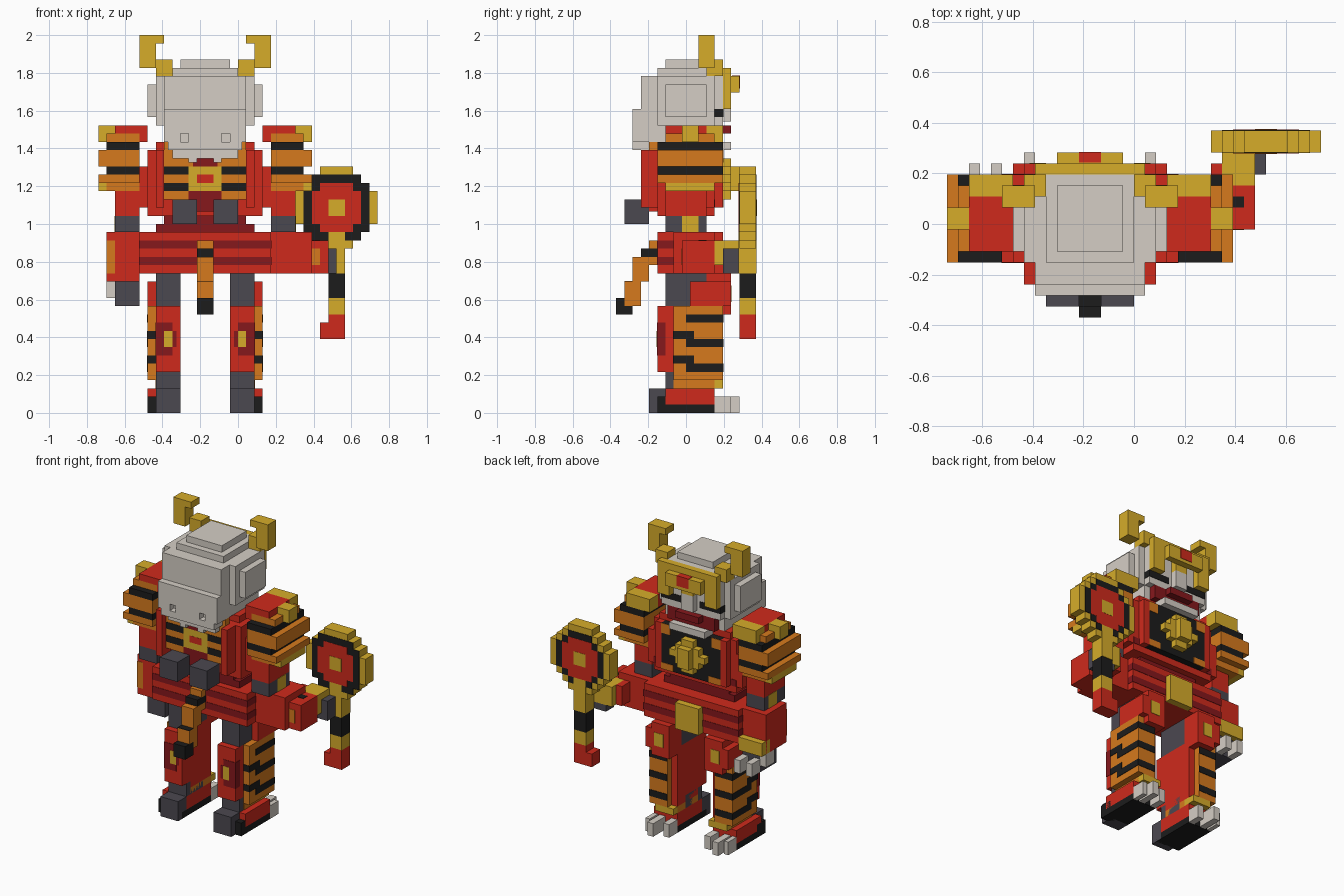
import bpy
import bmesh
from mathutils import Vector

cube = bpy.data.objects.get("Cube")
if cube:
    bpy.data.objects.remove(cube, do_unlink=True)

UNIT = 1 / 23                       # edge of one voxel
ORIGIN = Vector((-4, -8.5, 0))      # body centre line, nearest edge, floor
SKIN = 0.06                         # thickness of painted plates, in voxels


def material(name, *srgb):
    mat = bpy.data.materials.new(name)
    mat.use_nodes = True
    linear = [((c / 255 + 0.055) / 1.055) ** 2.4 for c in srgb] + [1.0]
    mat.diffuse_color = linear
    mat.node_tree.nodes["Principled BSDF"].inputs["Base Color"].default_value = linear
    return mat


RED = material("red", 207, 42, 28)
MAROON = material("dark red", 134, 24, 28)
GOLD = material("gold", 214, 172, 42)
ORANGE = material("orange", 214, 122, 29)
BONE = material("pale grey", 213, 206, 197)
STEEL = material("dark grey", 75, 72, 80)
BLACK = material("black", 28, 28, 28)


def box(name, mat, x0, x1, y0, y1, z0, z1):
    """One block measured in voxels from the body centre line."""
    low, high = Vector((x0, y0, z0)), Vector((x1, y1, z1))
    bm = bmesh.new()
    bmesh.ops.create_cube(bm, size=1)
    for v in bm.verts:
        local = Vector([a + (b - a) * (c + 0.5) for a, b, c in zip(low, high, v.co)])
        v.co = (local + ORIGIN) * UNIT
    mesh = bpy.data.meshes.new(name)
    bm.to_mesh(mesh)
    bm.free()
    mesh.materials.append(mat)
    obj = bpy.data.objects.new(name, mesh)
    bpy.context.collection.objects.link(obj)


def pair(name, mat, x0, x1, *rest):
    box("left_" + name, mat, x0, x1, *rest)
    box("right_" + name, mat, -x1, -x0, *rest)


def centred(name, mat, half, *rest):
    box(name, mat, -half, half, *rest)


# Head and stepped hair
centred("head", BONE, 5, 3, 12, 33, 41)
centred("hair_step", BONE, 4, 5, 13, 41, 42)
centred("hair_cap", BONE, 3, 6, 12, 42, 43)
pair("hair_side", BONE, 5, 6, 5, 12, 35, 41)
pair("hair_side_outer", BONE, 6, 7, 6, 11, 36, 40)
centred("hair_fall_top", BONE, 5, 2, 3, 34, 37)
centred("hair_fall_middle", BONE, 2, 2, 3, 33, 34)
pair("hair_fall_edge", BONE, 3, 5, 2, 3, 33, 34)
centred("hair_fall_bottom", BONE, 4.5, 2, 5, 32, 33)
centred("hair_fall_hem", BONE, 4, 3, 5, 31, 32)
pair("hair_tip", BONE, 1, 2, 3, 5, 30.5, 31)

# Face and horned crown
centred("face", BONE, 5, 12, 13, 35, 41)
centred("mouth", MAROON, 4, 12, 13, 33, 35)
centred("lip", MAROON, 2, 13, 14, 34, 35)
pair("eye", BLACK, 1.5, 5 + SKIN, 12, 13 + SKIN, 36, 37)
pair("temple", GOLD, 4, 5, 13, 14, 37, 41)
pair("brow_point", GOLD, 3, 4, 13, 14, 37, 40)
centred("nose", BONE, 1, 13, 14, 35.5, 38)
centred("nose_guard", GOLD, 1, 13, 14, 38, 40)
centred("crown_brow", GOLD, 5, 13, 14, 40, 42)
centred("crown_front", GOLD, 3, 14, 15, 39, 41)
centred("crown_gem", RED, 1, 14.1, 15 + SKIN, 39.5, 41 + SKIN)
pair("horn_base", GOLD, 4, 6, 11, 13, 41, 43)
pair("horn_stem", GOLD, 6, 8, 10, 12, 42, 46)
pair("horn_tip", GOLD, 5, 6, 10, 12, 45, 46)

# Torso with fins and layered decoration
centred("torso", RED, 7, 5, 12, 24, 32)
centred("collar", RED, 6, 6, 12, 32, 33)
pair("torso_side", RED, 7, 8, 6, 12, 25, 30)
pair("fin", RED, 5, 6, 3, 5, 25, 32)
centred("panel", ORANGE, 5, 4, 5, 26, 33)
centred("panel_hem", RED, 4, 4, 5, 24.5, 26)
centred("panel_neck", MAROON, 1.5, 4 - SKIN, 4, 30, 31)
for height in (27, 29):
    pair("panel_stripe", BLACK, 2, 5, 4 - SKIN, 4, height, height + 1)
centred("panel_crest", GOLD, 2, 4 - SKIN, 4, 27, 30)
centred("panel_gem", RED, 1, 4 - 1.5 * SKIN, 4, 28, 29)
centred("panel_sash", MAROON, 2, 4 - SKIN, 4, 24.5, 27)
pair("thruster", STEEL, 1, 4, 1, 4, 23, 26)
centred("chest", BLACK, 5, 12, 13, 25, 32)
pair("chest_edge", RED, 5, 6, 12, 13, 25, 32)
pair("chest_corner", ORANGE, 3.5, 5, 13, 13 + SKIN, 30.5, 32)
pair("chest_foot", ORANGE, 3, 5, 13, 13 + SKIN, 25, 26)
centred("bib", BONE, 3, 12, 14, 32, 33)
centred("flower_wide", GOLD, 3, 13, 14, 28, 29)
centred("flower_middle", GOLD, 2, 13, 14, 27, 30)
centred("flower_tall", GOLD, 1, 13, 14, 26, 31)
centred("flower_heart", GOLD, 1, 14, 15, 27, 30)
pair("chest_rib", MAROON, 6, 7, 12, 12 + SKIN, 25, 26)

# Waist, belt and buckle
centred("waist", MAROON, 5, 6, 11, 23, 24)
centred("waist_low", MAROON, 6, 6, 11, 22, 23)
centred("belt", RED, 8, 5, 13, 17, 22)
for height in (18, 20):
    centred("belt_stripe", MAROON, 8 + SKIN, 5 - SKIN, 13 + SKIN, height, height + 1)
centred("buckle", GOLD, 2, 13, 14, 17, 21)

# Tail
centred("tail_root", ORANGE, 1, 4, 5, 20, 21)
centred("tail_band", BLACK, 1, 3, 5, 19, 20)
centred("tail_bend", ORANGE, 1, 3, 5, 18, 19)
centred("tail_middle", ORANGE, 1, 2, 4, 16, 19)
centred("tail_lower", ORANGE, 1, 1, 3, 13, 16)
centred("tail_patch", BLACK, 1, 1, 2, 16, 16 + SKIN)
centred("tail_tip", BLACK, 1, 0, 2, 12, 14)

# Shoulder guards in striped layers
pair("shoulder_top", RED, 7, 11, 6, 11, 34, 35)
pair("shoulder_inside", RED, 7, 8, 6, 11, 33, 34)
pair("shoulder_trim", GOLD, 7, 11, 11, 13, 33, 35)
pair("shoulder_knob", GOLD, 11, 13, 8, 10, 33, 35)
pair("shoulder_layer", ORANGE, 8, 12, 6, 12, 33, 34)
pair("shoulder_stripe", BLACK, 8, 12, 5, 13, 32, 33)
pair("shoulder_upper", ORANGE, 8, 13, 5, 13, 30, 32)
pair("shoulder_stripe_low", BLACK, 8, 12, 5, 13, 29, 30)
pair("shoulder_lower", ORANGE, 8, 13, 5, 13, 28, 29)
pair("shoulder_rim", ORANGE, 8, 12, 6, 12, 27, 28)
pair("shoulder_rim_edge", GOLD, 12, 13, 6, 12, 27, 28)

# Arms
pair("upper_arm", RED, 8, 11, 6, 11, 24, 28)
pair("elbow", STEEL, 8, 11, 6, 11, 22, 24)
pair("elbow_stud", GOLD, 11, 11 + SKIN, 8, 10, 22, 24)
box("right_forearm", RED, -12, -8, 7, 12, 16, 22)
box("right_forearm_patch", ORANGE, -12, -11, 7 - SKIN, 7, 17, 21)
box("right_cuff", GOLD, -12, -8, 11, 13, 16, 18)
box("right_hand", STEEL, -11, -8, 8, 12, 13, 16)
box("right_thumb", BONE, -12, -11, 10, 12, 14, 16)
for x in (-11, -9):
    box("right_claw", BONE, x, x + 1, 12, 14, 13, 15)
box("left_forearm", RED, 8, 13, 7, 12, 17, 22)
box("left_forearm_front", RED, 11, 12, 12, 14, 18, 21)
box("left_forearm_side", RED, 13, 15, 8, 12, 17, 21)
box("left_forearm_patch", ORANGE, 13, 14, 8 - SKIN, 8, 18, 20)
box("left_forearm_mark", BLACK, 13, 14, 10, 11, 21, 21 + SKIN)
box("left_cuff", GOLD, 12, 15, 12, 15, 18, 21)
box("left_hand", STEEL, 15, 16, 13, 15, 17, 20)
box("left_fingers", STEEL, 13, 16, 13, 15, 17, 18)

# Wheel-headed staff, built from stepped rows out from the hub
HUB_X, HUB_Z = 16, 25


def disc(name, mat, widths, y0, y1):
    for row, half in enumerate(widths):
        for base in (HUB_Z + row, HUB_Z - row - 1):
            box(name, mat, HUB_X - half, HUB_X + half, y0, y1, base, base + 1)


disc("wheel_rim", GOLD, (5, 5, 4, 3, 2), 15, 17)
disc("wheel_front_ring", BLACK, (4, 4, 4, 3), 15 - SKIN, 15)
disc("wheel_back_ring", BLACK, (4, 4, 3, 2), 17, 17 + SKIN)
disc("wheel_face", RED, (3, 3, 2), 15 - 1.5 * SKIN, 17 + 1.5 * SKIN)
disc("wheel_hub", GOLD, (1,), 15 - 2 * SKIN, 17 + 2 * SKIN)
box("staff_neck", GOLD, 15, 17, 15 - 1.5 * SKIN, 17 + 1.5 * SKIN, 17, 22)
box("staff_grip", BLACK, 15, 17, 15, 17, 14, 17)
box("staff_ferrule", GOLD, 15, 17, 15, 17, 12, 14)
box("staff_foot", RED, 15, 17, 15, 17, 9, 12)
box("staff_hook", RED, 14, 15, 15, 17, 9, 11)

# Legs with guards and striped shins
pair("thigh", STEEL, 3, 6, 6, 11, 13, 17)
pair("knee", RED, 3, 6, 11, 14, 12, 17)
pair("knee_side", RED, 6, 7, 9, 14, 13, 16)
pair("knee_stud", GOLD, 4, 5.5, 14, 14 + SKIN, 13.5, 15.5)
pair("calf_guard", RED, 3, 6, 5, 8, 5, 13)
pair("calf_mark", MAROON, 4, 6 + SKIN, 5 - SKIN, 6, 7, 11)
pair("calf_mark_edge", MAROON, 3.5, 4, 5 - SKIN, 5, 8, 10)
pair("calf_gem", GOLD, 4, 5, 5 - 1.5 * SKIN, 5, 8, 10)
pair("shin", ORANGE, 4, 7, 7, 13, 4, 13)
pair("shin_inside", RED, 3, 4, 7, 12, 4, 13)
for height in (11, 8, 5):
    pair("shin_stripe", BLACK, 4, 7 + SKIN, 8.5, 13 + SKIN, height, height + 1)
for height in (9, 6):
    pair("shin_notch", BLACK, 6, 7 + SKIN, 7 - SKIN, 9.5, height, height + 1)

# Feet
pair("ankle", STEEL, 3, 6, 6, 10, 3, 5)
pair("ankle_trim", ORANGE, 3, 6 + SKIN, 7, 12, 3, 4)
pair("instep", GOLD, 3, 6 + SKIN, 11, 13, 3, 4)
pair("foot", RED, 3, 7, 6, 12, 1, 3)
pair("sole", BLACK, 3, 7, 5, 12, 0, 1)
pair("sole_side", BLACK, 6, 7, 5, 7, 1, 2)
pair("heel", STEEL, 3, 6, 4, 6, 0, 3)
pair("inner_toe", BONE, 3, 4, 12, 14, 0, 2)
pair("middle_toe", BONE, 5, 6, 12, 15, 0, 2)
pair("outer_toe", BONE, 6.3, 7, 12, 14, 0, 2)
